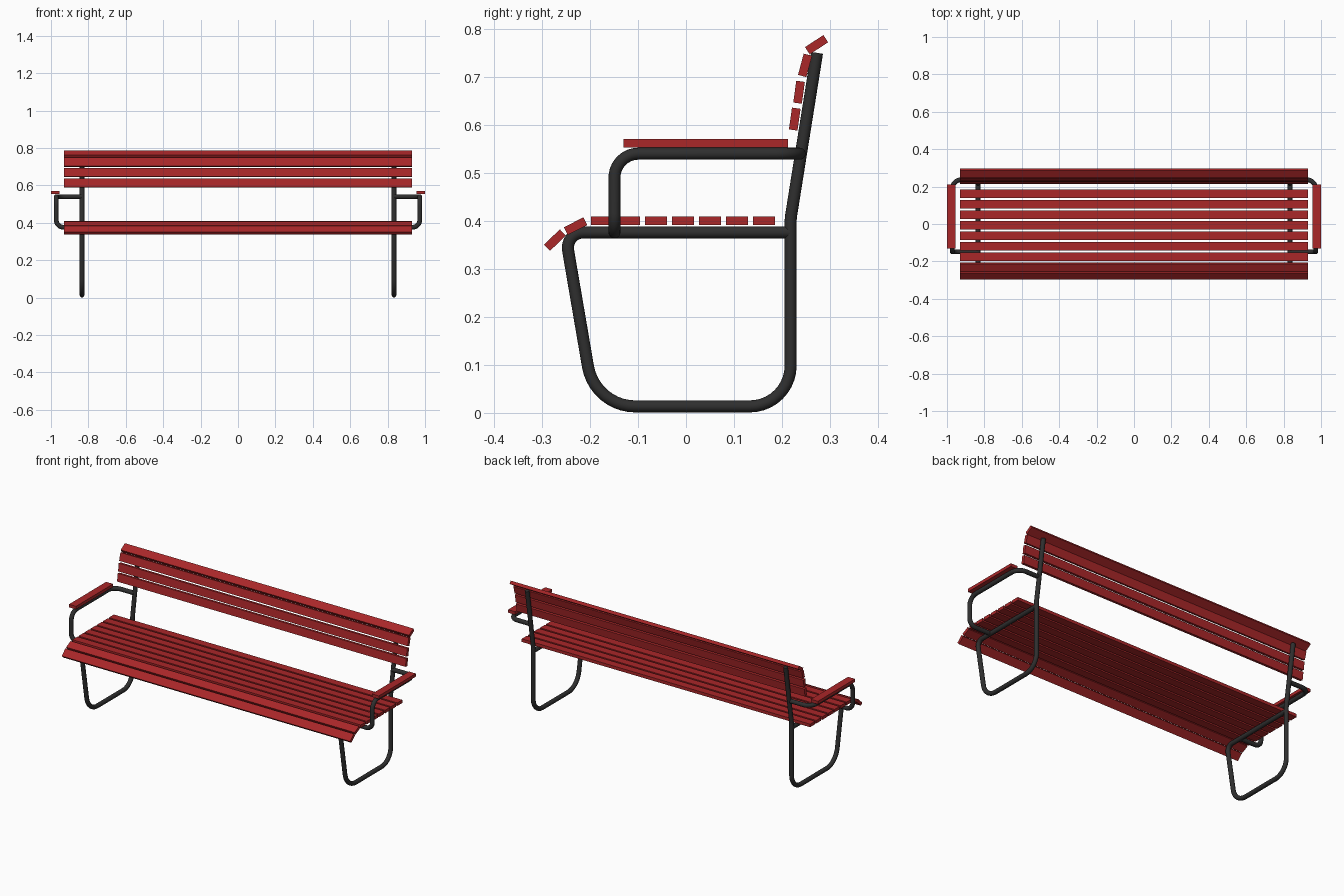
import bpy, math
from mathutils import Vector

if "Cube" in bpy.data.objects:
    bpy.data.objects.remove(bpy.data.objects["Cube"])


def material(name, col):
    m = bpy.data.materials.new(name)
    m.diffuse_color = (*col, 1)
    m.use_nodes = True
    m.node_tree.nodes["Principled BSDF"].inputs["Base Color"].default_value = m.diffuse_color
    return m


RED = material("red_wood", (0.40, 0.02, 0.022))
BLACK = material("black_metal", (0.028, 0.028, 0.028))
TUBE_R = 0.0125
FRAME_X = 0.834
ARM_X = 0.972


def fillet(corners, steps=10):
    """Round each (point, radius) corner of a polyline with an arc."""
    pts = [Vector(p) for p, r in corners]
    out = [pts[0]]
    for i in range(1, len(pts) - 1):
        p, r = pts[i], corners[i][1]
        a, b = (pts[i - 1] - p).normalized(), (pts[i + 1] - p).normalized()
        half = a.angle(b) / 2
        centre = p + (a + b).normalized() * (r / math.sin(half))
        d = r / math.tan(half)
        u, v = p + a * d - centre, p + b * d - centre
        sweep = u.angle(v)
        for k in range(steps + 1):
            t = k / steps
            out.append(centre + (u * math.sin((1 - t) * sweep)
                                 + v * math.sin(t * sweep)) / math.sin(sweep))
    out.append(pts[-1])
    return out


def tube(name, corners):
    pts = fillet(corners)
    cu = bpy.data.curves.new(name, 'CURVE')
    cu.dimensions = '3D'
    cu.bevel_depth = TUBE_R
    cu.bevel_resolution = 6
    cu.use_fill_caps = True
    sp = cu.splines.new('POLY')
    sp.points.add(len(pts) - 1)
    for q, p in zip(sp.points, pts):
        q.co = (*p, 1)
    ob = bpy.data.objects.new(name, cu)
    bpy.context.collection.objects.link(ob)
    bpy.ops.object.select_all(action='DESELECT')
    ob.select_set(True)
    bpy.context.view_layer.objects.active = ob
    bpy.ops.object.convert(target='MESH')
    ob = bpy.context.object
    ob.data.materials.clear()
    ob.data.materials.append(BLACK)
    bpy.ops.object.shade_smooth_by_angle(angle=math.radians(40))


def slat(name, centre, size, tilt=0):
    bpy.ops.mesh.primitive_cube_add(size=1, location=centre,
                                    rotation=(math.radians(tilt), 0, 0))
    ob = bpy.context.object
    ob.name = name
    ob.scale = size
    ob.data.materials.append(RED)


for side, s in (("left", -1), ("right", 1)):
    # bent side frame: back upright, rear leg, foot, front leg, seat rail
    profile = [(0.273, 0.75, 0), (0.218, 0.405, 0.1), (0.218, 0.0135, 0.085),
               (-0.19, 0.0135, 0.1), (-0.252, 0.376, 0.032), (0.218, 0.376, 0)]
    tube(side + "_frame", [((s * FRAME_X, y, z), r) for y, z, r in profile])
    # armrest tube: out from the upright, forward, down and back in
    arm = [(FRAME_X, 0.237, 0.54, 0), (ARM_X, 0.237, 0.54, 0.05),
           (ARM_X, -0.149, 0.54, 0.05), (ARM_X, -0.149, 0.376, 0.04),
           (FRAME_X, -0.149, 0.376, 0)]
    tube(side + "_arm_tube", [((s * x, y, z), r) for x, y, z, r in arm])
    # wooden arm pad
    slat(side + "_arm_pad", (s * 0.9775, 0.041, 0.562), (0.045, 0.342, 0.018))

# flat seat slats
for i in range(7):
    slat(f"seat_slat_{i + 1}", (0, 0.1625 - 0.0563 * i, 0.40), (1.862, 0.0458, 0.018))

# tilted front edge slats and back slats: y, z, tilt
tilted = {"front_slat_upper": (-0.230, 0.389, 27), "front_slat_lower": (-0.273, 0.360, 44),
          "back_slat_1": (0.2265, 0.612, 82), "back_slat_2": (0.2355, 0.668, 82),
          "back_slat_3": (0.248, 0.724, 75), "back_slat_top": (0.272, 0.767, 33)}
for name, (y, z, tilt) in tilted.items():
    slat(name, (0, y, z), (1.862, 0.0458, 0.018), tilt)
